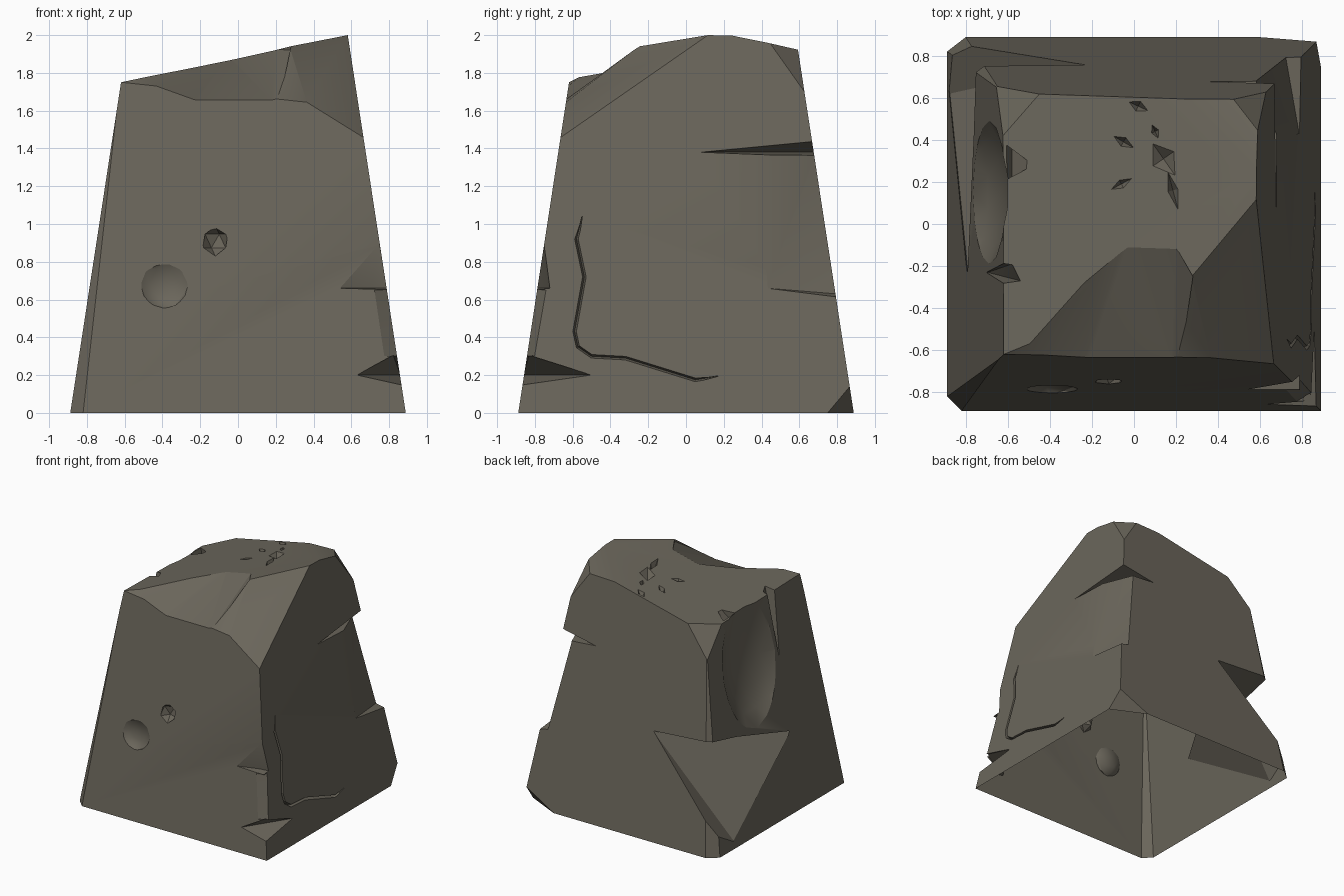
import bpy, bmesh, math
from mathutils import Vector, Matrix

if "Cube" in bpy.data.objects:
    bpy.data.objects.remove(bpy.data.objects["Cube"])

stone = bpy.data.materials.new("grey brown stone")
stone.diffuse_color = (0.145, 0.132, 0.104, 1)
stone.use_nodes = True
stone.node_tree.nodes["Principled BSDF"].inputs["Base Color"].default_value = stone.diffuse_color
cutters = []


def make_object(name, bm):
    bmesh.ops.recalc_face_normals(bm, faces=bm.faces[:])
    me = bpy.data.meshes.new(name)
    bm.to_mesh(me)
    bm.free()
    ob = bpy.data.objects.new(name, me)
    bpy.context.collection.objects.link(ob)
    return ob


def add_cutter(name, bm):
    ob = make_object(name, bm)
    ob.hide_render = True
    cutters.append(ob)


def hull(name, pts):
    """Convex wedge used to chop a notch."""
    bm = bmesh.new()
    for p in pts:
        bm.verts.new(p)
    bmesh.ops.convex_hull(bm, input=bm.verts[:])
    bmesh.ops.delete(bm, geom=[v for v in bm.verts if not v.link_faces], context='VERTS')
    add_cutter(name, bm)


def ball(name, centre, radii, sub):
    bm = bmesh.new()
    bmesh.ops.create_icosphere(bm, subdivisions=sub, radius=1,
                               matrix=Matrix.Translation(centre) @ Matrix.Diagonal((*radii, 1)))
    add_cutter(name, bm)


def chop(bm, a, b, c):
    """Slice the block along a plane through three points and cap it."""
    a, b, c = Vector(a), Vector(b), Vector(c)
    n = (b - a).cross(c - a).normalized()
    if n.dot(a - Vector((0, 0, 0.9))) < 0:
        n.negate()
    bmesh.ops.bisect_plane(bm, geom=bm.verts[:] + bm.edges[:] + bm.faces[:], dist=1e-5,
                           plane_co=a, plane_no=n, clear_outer=True)
    edges = [e for e in bm.edges if e.is_boundary]
    if edges:
        bmesh.ops.holes_fill(bm, edges=edges, sides=0)


def top_z(x, y):
    return 1.75 + 0.213 * (x + 0.62) - 0.02 * (y + 0.62)


# tapered block
bm = bmesh.new()
bmesh.ops.create_cube(bm, size=2)
for v in bm.verts:
    z = 2.2 if v.co.z > 0 else 0
    s = 0.888 - 0.1535 * z
    v.co = (v.co.x * s, v.co.y * s, z)

# sloping top, front slope, broken corners
chop(bm, (-.62, -.62, 1.75), (.58, .1, 2.0), (-.44, .62, top_z(-.44, .62)))
chop(bm, (-.62, -.62, 1.75), (.28, -.25, 1.94), (-.2, -.62, 1.71))
chop(bm, (.66, -.665, 1.46), (.58, .1, 1.99), (.23, -.62, 1.73))
chop(bm, (.58, .28, 1.99), (.59, .6, 1.925), (.25, .62, 1.91))
chop(bm, (-.44, .62, 1.77), (-.62, .42, 1.73), (-.655, .655, 1.52))
chop(bm, (.46, .60, 1.93), (.59, .44, 1.96), (.627, .627, 1.70))
chop(bm, (.888, .75, 0), (.867, .867, .14), (.6, .888, 0))
chop(bm, (-.888, -.82, 0), (-.82, -.888, 0), (-.635, -.61, 1.75))
chop(bm, (-.888, .82, 0), (-.80, .888, 0), (-.655, .655, 1.5))
block = make_object("weathered_stone_block", bm)

# chip out of the front top edge, fading out to the left
chip = [(-.03, -.1, 1.875), (.2, -.11, 1.925), (.28, -.25, 1.92),
        (.21, -.72, 1.62), (-.24, -.72, 1.62), (-.2, -.28, 1.815)]
hull("front_top_chip", chip + [(x - 1.2 if x < -.1 else x, y, z + .4) for x, y, z in chip])

# back right waist and the notch above it
hull("back_right_waist", [(.687, .4, 1.37), (.575, .69, 1.37), (.785, .43, .66), (.72, .80, .63),
                          (.95, .95, 1.39), (.95, .95, .56)])
hull("back_right_notch", [(.68, .07, 1.38), (.36, .682, 1.38), (.58, .58, 1.38),
                          (.82, .82, 1.48), (.82, .82, 1.34)])

# front right edge notches with a worn edge between
hull("front_right_upper_notch", [(.53, -.79, .66), (.79, -.72, .66), (.71, -.73, .66),
                                 (.745, -.755, .92), (.9, -.9, .64), (.9, -.9, .95)])
hull("front_right_wear", [(.72, -.79, .65), (.79, -.74, .65), (.77, -.845, .3), (.845, -.8, .3),
                          (.95, -.95, .65), (.95, -.95, .3)])
hull("front_right_lower_notch", [(.63, -.86, .2), (.86, -.5, .2), (.77, -.77, .2),
                                 (.82, -.83, .31), (1, -1, .10), (1, -1, .32)])

# big break on the back left edge, hollow and grooves above it
hull("back_left_break", [(-.23, .762, .86), (-.785, -.27, .62), (-.62, .60, .84), (-.875, .62, .06),
                         (-.83, .84, .25), (-1, 1, .97), (-1, 1, .1), (-.69, .25, .78)])
ball("left_hollow", (-.93, .15, 1.5), (.35, .5, .8), 3)
hull("left_groove", [(-.54, -.27, 1.76), (-.58, -.19, 1.74), (-.695, -.23, 1.22), (-.78, -.31, 1.75),
                     (-.78, -.18, 1.75), (-.55, -.25, 1.9), (-.78, -.25, 1.9)])
hull("left_rim_nick", [(-.48, .28, 1.80), (-.58, .36, 1.64), (-.58, .22, 1.66),
                       (-.65, .40, 1.9), (-.65, .2, 1.9)])

# round pits on the front
ball("front_pit_wide", (-.39, -.81, .69), (.14, .065, .14), 2)
ball("front_pit_small", (-.12, -.76, .91), (.075, .08, .08), 1)

# chips on the top: x, y, length, width, angle
for x, y, ln, w, ang in [(.02, .56, .05, .022, -25), (-.05, .39, .055, .02, -30),
                         (-.06, .19, .055, .018, 28), (.10, .44, .035, .015, -65),
                         (.14, .31, .09, .05, -55), (.185, .16, .09, .02, -75)]:
    c = Vector((x, y, top_z(x, y)))
    a = math.radians(ang)
    u = Vector((math.cos(a), math.sin(a), .2 * math.cos(a)))
    s = Vector((-math.sin(a), math.cos(a), -.2 * math.sin(a)))
    up = Vector((0, 0, .05))
    ring = [c + u * ln * 1.1, c - u * ln * 1.1, c + s * w * 1.3, c - s * w * 1.3]
    hull("top_chip", [p + up * .2 for p in ring] + [c - up, c + up])

# long crack on the right face, as a V groove
path = [(-.55, 1.04), (-.58, .92), (-.538, .72), (-.59, .43), (-.572, .35), (-.5, .30),
        (-.32, .29), (.05, .175), (.17, .195)]
bm = bmesh.new()
rings = []
for i, (y, z) in enumerate(path):
    p, q = Vector(path[max(i - 1, 0)]), Vector(path[min(i + 1, len(path) - 1)])
    d = (q - p).normalized()
    w = .002 if i in (0, len(path) - 1) else .015
    x = .888 - .1535 * z
    rings.append([bm.verts.new((x + .02, y - d.y * w, z + d.x * w)),
                  bm.verts.new((x + .02, y + d.y * w, z - d.x * w)),
                  bm.verts.new((x - .035, y, z))])
for r, t in zip(rings, rings[1:]):
    for k in range(3):
        bm.faces.new((r[k], r[(k + 1) % 3], t[(k + 1) % 3], t[k]))
bm.faces.new(rings[0])
bm.faces.new(rings[-1])
add_cutter("right_crack", bm)

# carve everything
for c in cutters:
    m = block.modifiers.new(c.name, 'BOOLEAN')
    m.operation = 'DIFFERENCE'
    m.solver = 'EXACT'
    m.object = c
bpy.context.view_layer.update()
carved = bpy.data.meshes.new_from_object(block.evaluated_get(bpy.context.evaluated_depsgraph_get()))
block.modifiers.clear()
block.data = carved
for c in cutters:
    bpy.data.objects.remove(c)

# open underside
bm = bmesh.new()
bm.from_mesh(carved)
bmesh.ops.delete(bm, geom=[f for f in bm.faces if all(v.co.z < .002 for v in f.verts)],
                 context='FACES')
bm.to_mesh(carved)
bm.free()
carved.materials.clear()
carved.materials.append(stone)
for p in carved.polygons:
    p.material_index = 0

bpy.ops.object.select_all(action='DESELECT')
block.select_set(True)
bpy.context.view_layer.objects.active = block
bpy.ops.object.shade_smooth_by_angle(angle=math.radians(22))
